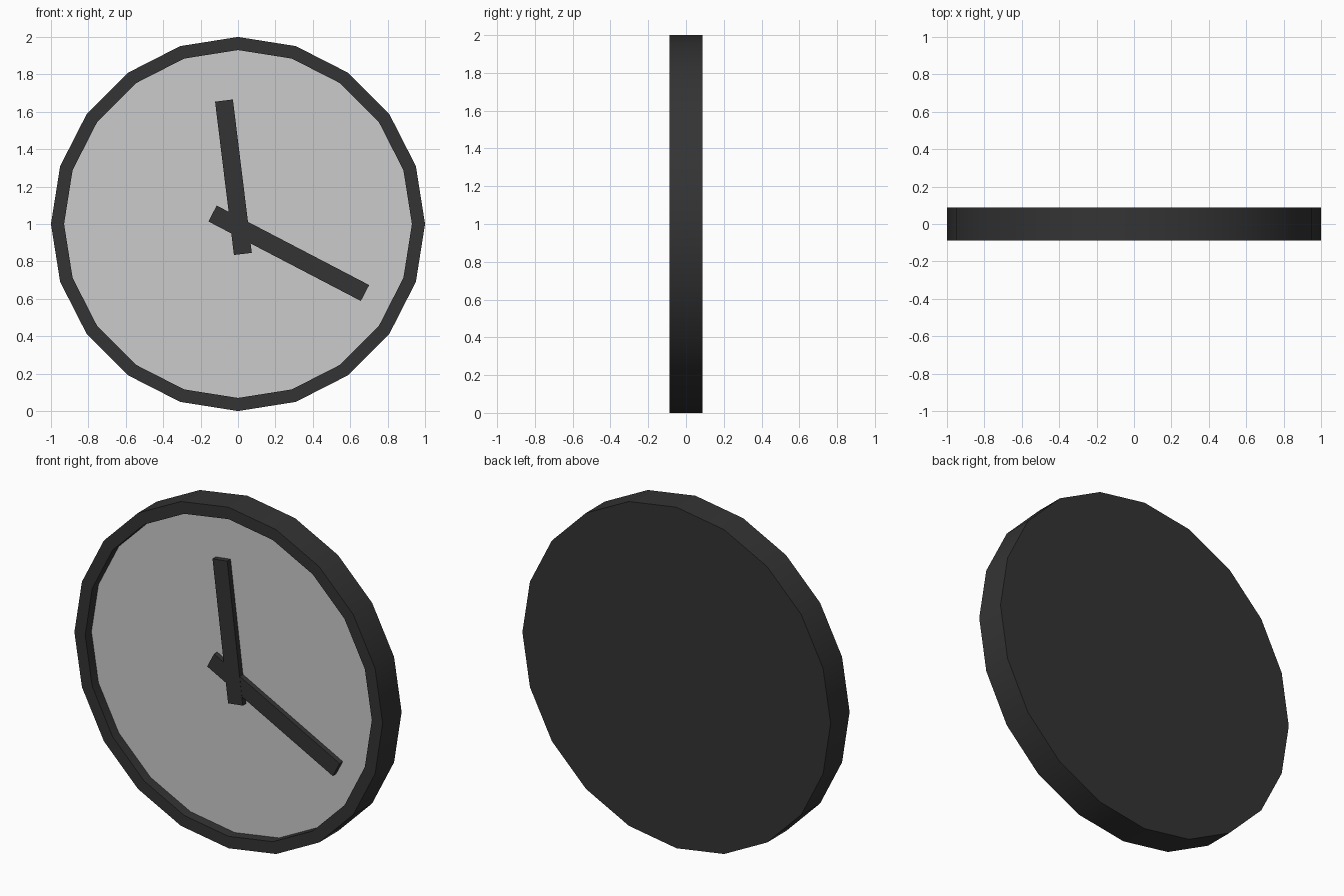
import bpy, bmesh, math

if "Cube" in bpy.data.objects:
    bpy.data.objects.remove(bpy.data.objects["Cube"])

SIDES = 20
HALF = 0.088      # half thickness of the case
DIAL_Y = -0.03    # depth of the recessed dial

dark = bpy.data.materials.new("dark")
dark.diffuse_color = (0.034, 0.034, 0.034, 1)
dark.use_nodes = True
dark.node_tree.nodes["Principled BSDF"].inputs["Base Color"].default_value = dark.diffuse_color


def finish(name, bm, mat=None):
    mesh = bpy.data.meshes.new(name)
    bm.to_mesh(mesh)
    bm.free()
    ob = bpy.data.objects.new(name, mesh)
    bpy.context.collection.objects.link(ob)
    if mat:
        mesh.materials.append(mat)
    return ob


def ring(bm, r, y):
    return [bm.verts.new((r * math.cos(a), y, 1 + r * math.sin(a)))
            for a in (i * math.tau / SIDES for i in range(SIDES))]


# Case: closed back, outer wall, front rim and inner wall down to the dial
bm = bmesh.new()
rings = [ring(bm, r, y) for r, y in
         ((1, HALF), (1, -HALF), (0.93, -HALF), (0.93, DIAL_Y))]
for a, b in zip(rings, rings[1:]):
    for i in range(SIDES):
        j = (i + 1) % SIDES
        bm.faces.new((a[i], a[j], b[j], b[i]))
bm.faces.new(rings[0][::-1])
case = finish("case", bm, dark)
bpy.context.view_layer.objects.active = case
case.select_set(True)
bpy.ops.object.shade_smooth_by_angle(angle=math.radians(30))

# Dial
bm = bmesh.new()
bm.faces.new(ring(bm, 0.93, DIAL_Y))
finish("dial", bm)


# Hands: thin bars lying on the dial, given by their end points in x, z
def hand(name, tail, tip, front):
    dx, dz = tip[0] - tail[0], tip[1] - tail[1]
    bm = bmesh.new()
    bmesh.ops.create_cube(bm, size=1)
    bmesh.ops.scale(bm, vec=(math.hypot(dx, dz), DIAL_Y - front, 0.096),
                    verts=bm.verts)
    ob = finish(name, bm, dark)
    ob.location = ((tip[0] + tail[0]) / 2, (DIAL_Y + front) / 2,
                   (tip[1] + tail[1]) / 2)
    ob.rotation_euler.y = -math.atan2(dz, dx)


hand("hour_hand", (0.026, 0.84), (-0.075, 1.66), -0.061)
hand("minute_hand", (-0.136, 1.056), (0.679, 0.631), -0.06)
